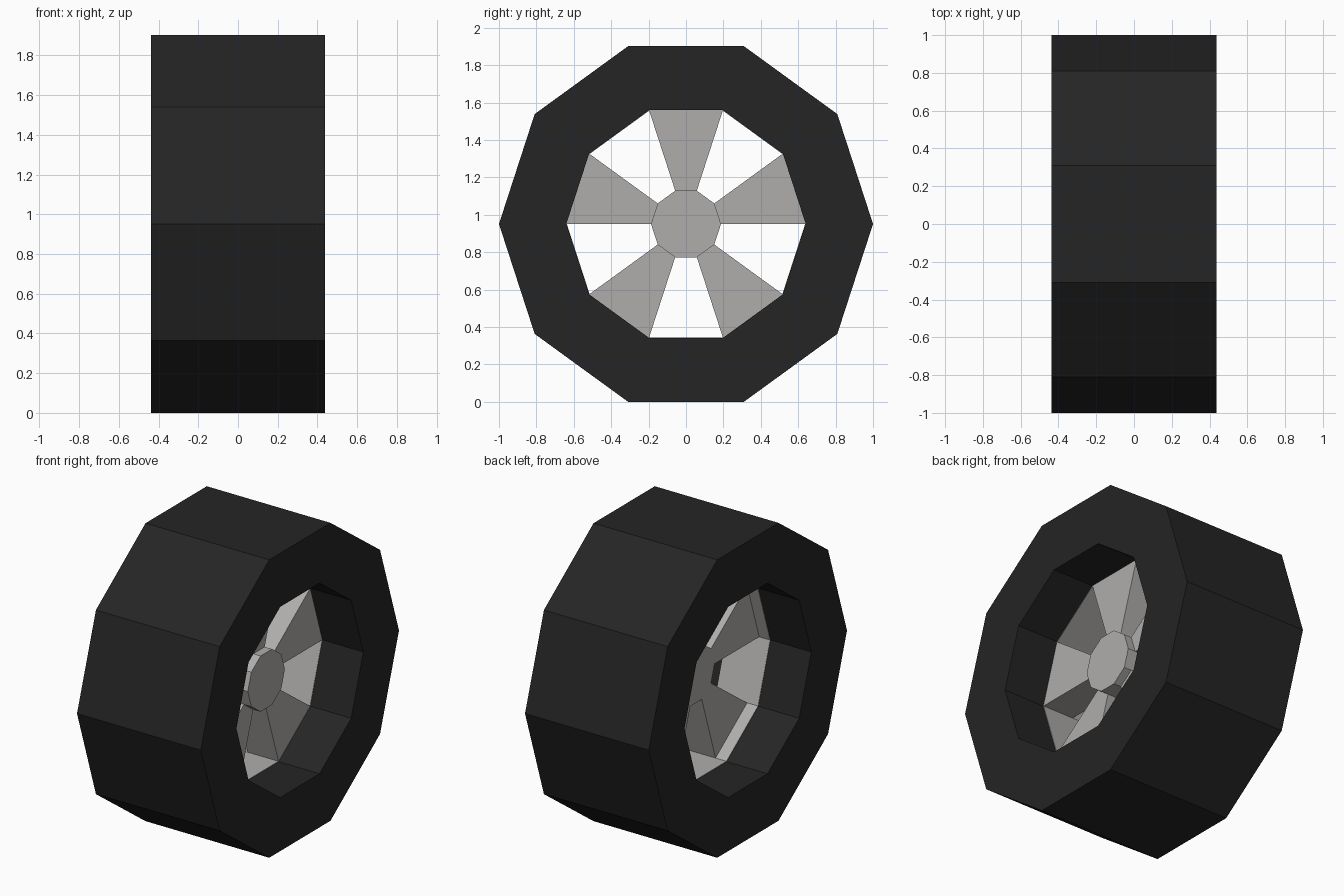
import bpy, bmesh, math

if "Cube" in bpy.data.objects:
    bpy.data.objects.remove(bpy.data.objects["Cube"])

SIDES = 10
CZ = math.sin(math.radians(72))   # axle height, so the flat side rests on z = 0


def material(name, rgb):
    m = bpy.data.materials.new(name)
    m.diffuse_color = (*rgb, 1)
    m.use_nodes = True
    m.node_tree.nodes["Principled BSDF"].inputs["Base Color"].default_value = m.diffuse_color
    return m


RUBBER = material("black_rubber", (0.018, 0.018, 0.018))
METAL = material("grey_metal", (0.43, 0.42, 0.41))


def point(x, r, i):
    a = 2 * math.pi * i / SIDES
    return (x, r * math.cos(a), CZ + r * math.sin(a))


def finish(name, bm, mat):
    bmesh.ops.recalc_face_normals(bm, faces=bm.faces)
    mesh = bpy.data.meshes.new(name)
    bm.to_mesh(mesh)
    bm.free()
    mesh.materials.append(mat)
    bpy.context.collection.objects.link(bpy.data.objects.new(name, mesh))


def ring(name, x0, x1, r_in, r_out, mat):
    """Ten-sided ring around the x axis."""
    bm = bmesh.new()
    profile = [(x0, r_out), (x1, r_out), (x1, r_in), (x0, r_in)]
    loops = [[bm.verts.new(point(x, r, i)) for i in range(SIDES)] for x, r in profile]
    for k in range(4):
        a, b = loops[k], loops[(k + 1) % 4]
        for i in range(SIDES):
            j = (i + 1) % SIDES
            bm.faces.new((a[i], a[j], b[j], b[i]))
    finish(name, bm, mat)


def prism(name, outline, x0, x1, mat):
    """Solid with an outline of (radius, step) points, extruded along x."""
    bm = bmesh.new()
    a = [bm.verts.new(point(x0, r, i)) for r, i in outline]
    b = [bm.verts.new(point(x1, r, i)) for r, i in outline]
    bm.faces.new(a)
    bm.faces.new(b)
    for i in range(len(a)):
        j = (i + 1) % len(a)
        bm.faces.new((a[i], a[j], b[j], b[i]))
    finish(name, bm, mat)


# Tyre and the thin metal rim lining its middle
ring("tyre", -0.437, 0.437, 0.64, 1.0, RUBBER)
ring("rim", -0.148, 0.148, 0.637, 0.645, METAL)

# Hub, standing proud of the spokes on the outer side
prism("hub", [(0.187, i) for i in range(SIDES)], -0.071, 0.20, METAL)

# Five flaring spokes, one on every other side of the hub
for s in range(0, SIDES, 2):
    prism(f"spoke_{s // 2 + 1}",
          [(0.187, s), (0.64, s), (0.64, s + 1), (0.187, s + 1)],
          -0.071, 0.148, METAL)
